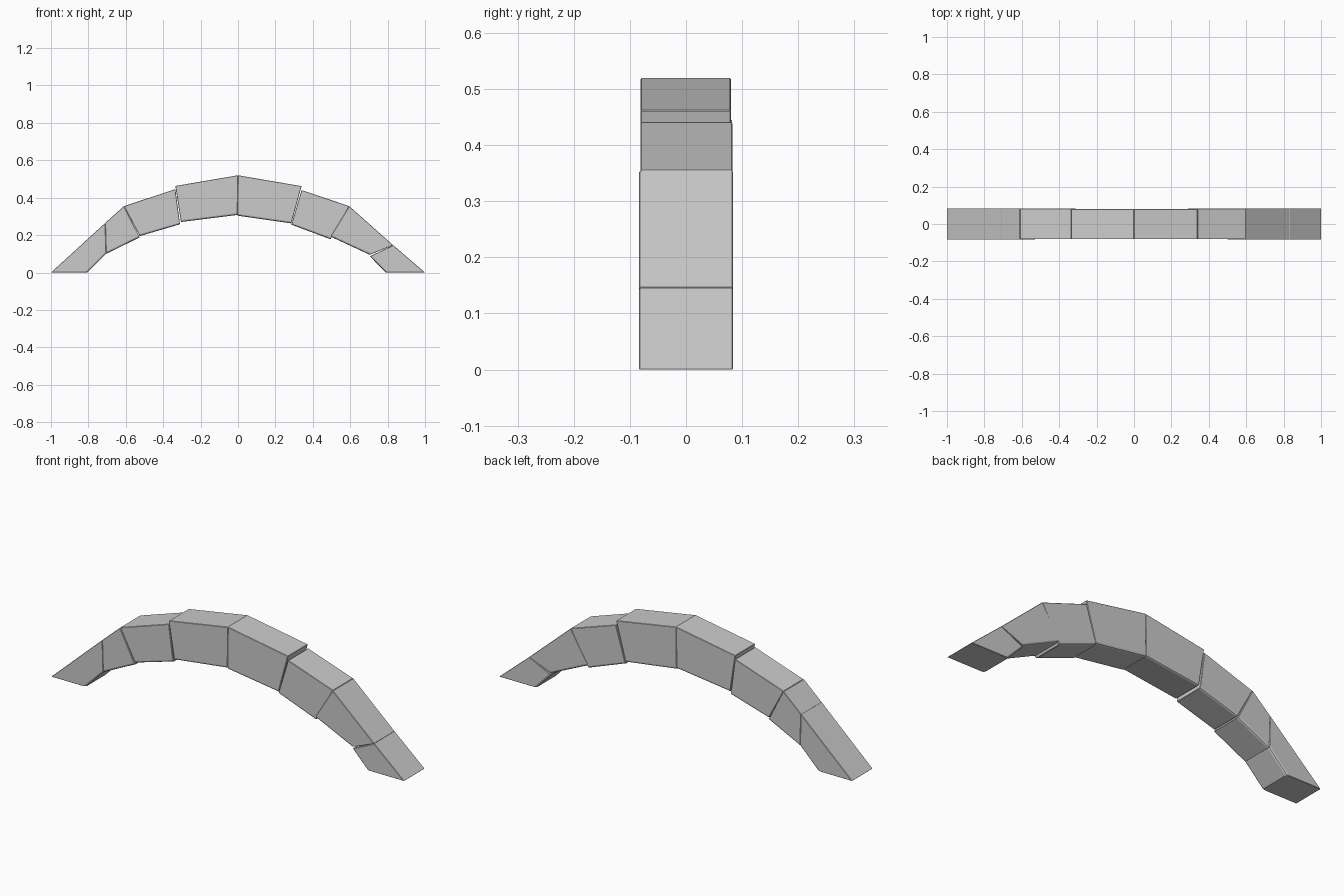
import bpy, bmesh

if "Cube" in bpy.data.objects:
    bpy.data.objects.remove(bpy.data.objects["Cube"])

# Each block: front outline (x, z), number of outline points lying on the inner curve
# (listed last), and the front/back depth limits
BLOCKS = {
    "left_foot": ([(-0.71, 0.265), (-1.0, 0.0), (-0.805, 0.0), (-0.705, 0.1)], 2, -0.084, 0.084),
    "left_haunch": ([(-0.61, 0.355), (-0.71, 0.265), (-0.705, 0.1), (-0.525, 0.188)], 2, -0.084, 0.084),
    "left_shoulder": ([(-0.335, 0.446), (-0.61, 0.355), (-0.525, 0.195), (-0.31, 0.258)], 2, -0.081, 0.082),
    "left_crown": ([(0.0, 0.52), (-0.335, 0.463), (-0.305, 0.27), (-0.003, 0.308)], 2, -0.081, 0.080),
    "right_crown": ([(0.34, 0.462), (0.0, 0.52), (-0.003, 0.304), (0.15, 0.282), (0.285, 0.263)], 3, -0.081, 0.080),
    "right_shoulder": ([(0.595, 0.355), (0.34, 0.441), (0.285, 0.256), (0.495, 0.178)], 2, -0.081, 0.083),
    "right_haunch": ([(0.83, 0.146), (0.595, 0.355), (0.495, 0.192), (0.705, 0.095)], 2, -0.084, 0.084),
    "right_foot": ([(1.0, 0.0), (0.83, 0.146), (0.705, 0.087), (0.79, 0.0)], 2, -0.084, 0.084),
}


def make_block(name, outline, inner_count, y0, y1):
    bm = bmesh.new()
    front = [bm.verts.new((x, y0, z)) for x, z in outline]
    back = [bm.verts.new((x, y1, z)) for x, z in outline]
    n = len(outline)
    bm.faces.new(front)
    bm.faces.new(back[::-1])
    for i in range(n):
        j = (i + 1) % n
        bm.faces.new((front[j], front[i], back[i], back[j]))
    bmesh.ops.recalc_face_normals(bm, faces=bm.faces)

    # Worn edges along the underside of the arch
    worn = []
    for ring in (front, back):
        inner = ring[n - inner_count:]
        for a, b in zip(inner, inner[1:]):
            worn.append(bm.edges.get((a, b)))
    bmesh.ops.bevel(bm, geom=worn, offset=0.01, segments=2, profile=0.5, affect='EDGES')

    mesh = bpy.data.meshes.new(name)
    bm.to_mesh(mesh)
    bm.free()
    ob = bpy.data.objects.new(name, mesh)
    bpy.context.collection.objects.link(ob)

    # Slightly softened corners
    bevel = ob.modifiers.new("soft_edges", 'BEVEL')
    bevel.width = 0.002
    bevel.segments = 1
    bevel.limit_method = 'ANGLE'
    bevel.angle_limit = 0.8


for name, spec in BLOCKS.items():
    make_block(name, *spec)
